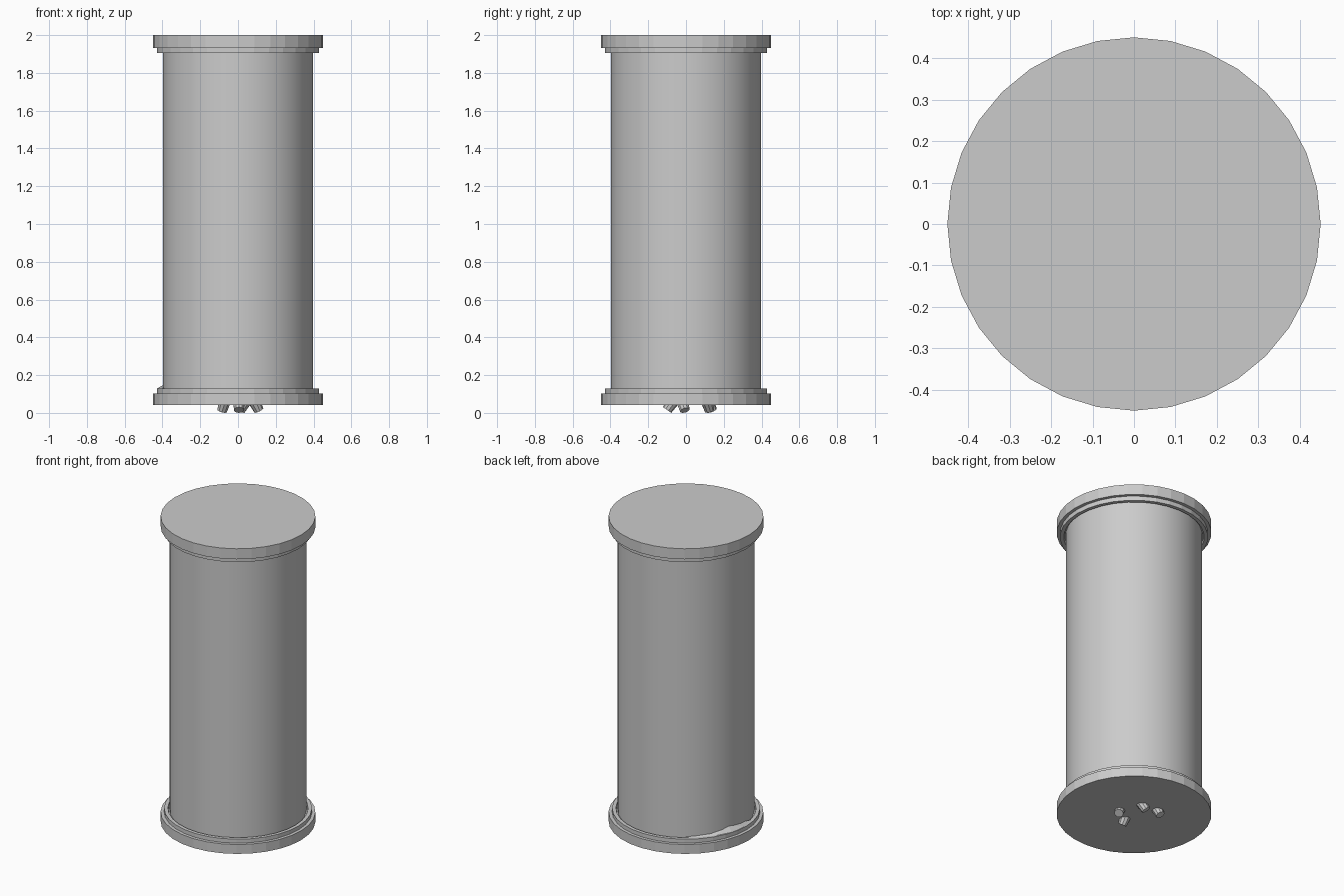
import bpy, bmesh, math
from mathutils import Vector

if "Cube" in bpy.data.objects:
    bpy.data.objects.remove(bpy.data.objects["Cube"])

SIDES = 32


def add_object(name, bm):
    bmesh.ops.recalc_face_normals(bm, faces=bm.faces)
    mesh = bpy.data.meshes.new(name)
    bm.to_mesh(mesh)
    bm.free()
    obj = bpy.data.objects.new(name, mesh)
    bpy.context.collection.objects.link(obj)
    return obj


def lathe(name, profile, smooth=False):
    """Turn an open (radius, z) profile around z and fill both ends."""
    bm = bmesh.new()
    rings = []
    for r, z in profile:
        rings.append([bm.verts.new((r * math.cos(math.tau * i / SIDES),
                                    r * math.sin(math.tau * i / SIDES), z))
                      for i in range(SIDES)])
    for a, b in zip(rings, rings[1:]):
        for i in range(SIDES):
            j = (i + 1) % SIDES
            bm.faces.new((a[i], a[j], b[j], b[i]))
    bm.faces.new(rings[0])
    bm.faces.new(rings[-1])
    obj = add_object(name, bm)
    if smooth:
        bpy.context.view_layer.objects.active = obj
        obj.select_set(True)
        bpy.ops.object.shade_smooth_by_angle(angle=math.radians(35))
        obj.select_set(False)
    return obj


# Stepped end caps with a shallow groove around the tube
cap = [(0.45, 0.0), (0.45, 0.06), (0.43, 0.06), (0.43, 0.085),
       (0.408, 0.085), (0.404, 0.072), (0.38, 0.072)]
lathe("bottom_cap", [(r, 0.043 + z) for r, z in cap])
lathe("top_cap", [(r, 2.0 - z * 1.12) for r, z in cap])

# Smooth tube
lathe("tube", [(0.397, 0.11), (0.397, 1.925)], smooth=True)

# Slanted stubs poking out below the base: tip position and lean
stubs = [((0.095, -0.015), (0.5, 0.3)), ((0.005, -0.08), (0.0, -0.7)),
         ((0.03, 0.115), (-0.6, 0.3)), ((-0.075, 0.125), (-0.3, 0.4))]
for n, ((x, y), (lx, ly)) in enumerate(stubs):
    bm = bmesh.new()
    bmesh.ops.create_cone(bm, cap_ends=True, segments=10,
                          radius1=0.027, radius2=0.033, depth=0.07)
    obj = add_object(f"base_stub_{n + 1}", bm)
    obj.rotation_mode = 'QUATERNION'
    axis = Vector((-lx, -ly, 1.0)).normalized()
    obj.rotation_quaternion = axis.to_track_quat('Z', 'Y')
    low = min((obj.rotation_quaternion @ v.co).z for v in obj.data.vertices)
    obj.location = (x, y, -low)

# Jagged sliver emerging between tube and bottom rim
rim = [(100, 0.39, 0.126), (130, 0.41, 0.128), (150, 0.418, 0.128),
       (164, 0.43, 0.126), (178, 0.428, 0.13), (192, 0.41, 0.127)]
bm = bmesh.new()
apex = bm.verts.new((-0.375, 0.11, 0.158))
foot = bm.verts.new((-0.34, 0.08, 0.11))
edge = [bm.verts.new((r * math.cos(math.radians(a)), r * math.sin(math.radians(a)), z))
        for a, r, z in rim]
for a, b in zip(edge, edge[1:]):
    bm.faces.new((apex, a, b))
    bm.faces.new((foot, b, a))
bm.faces.new((apex, foot, edge[0]))
bm.faces.new((foot, apex, edge[-1]))
add_object("floor_sliver", bm)
